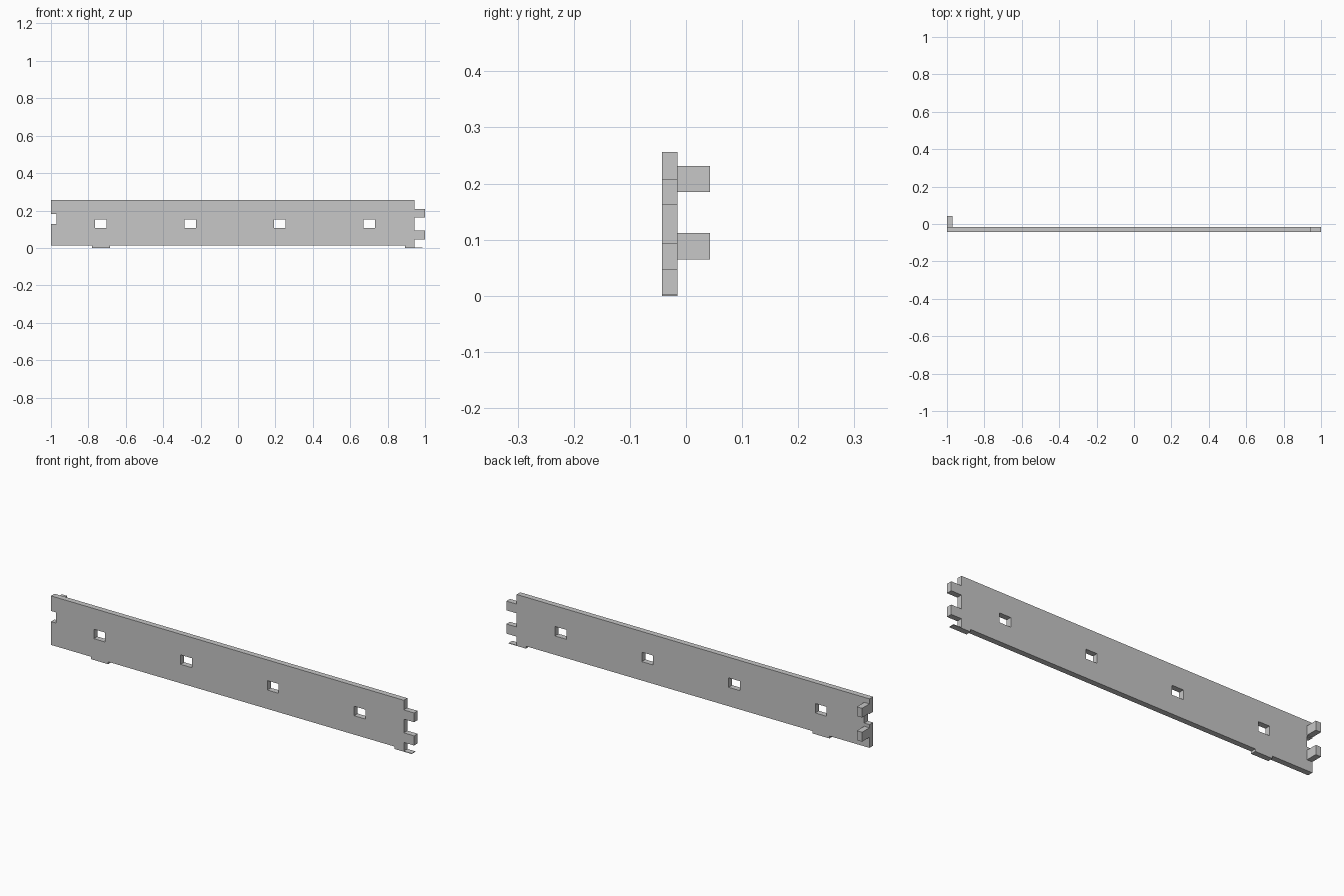
import bpy
import math

if "Cube" in bpy.data.objects:
    bpy.data.objects.remove(bpy.data.objects["Cube"])

Y_FRONT, Y_BACK = -0.043, -0.015     # plate thickness range
Y_HOOK = 0.043                       # rear reach of the hooks

grey = bpy.data.materials.new("light_grey")
grey.diffuse_color = (0.57, 0.57, 0.57, 1)
grey.use_nodes = True
grey.node_tree.nodes["Principled BSDF"].inputs["Base Color"].default_value = grey.diffuse_color


def rect(x0, x1, z0, z1):
    return [(x0, z0), (x1, z0), (x1, z1), (x0, z1)]


def extrude_profile(name, loops, y0, y1):
    """Fill closed x/z loops (inner loops become holes) and give them depth."""
    curve = bpy.data.curves.new(name, "CURVE")
    curve.dimensions = "2D"
    curve.fill_mode = "BOTH"
    curve.extrude = (y1 - y0) / 2
    for loop in loops:
        spline = curve.splines.new("POLY")
        spline.points.add(len(loop) - 1)
        for point, (x, z) in zip(spline.points, loop):
            point.co = (x, z, 0, 1)
        spline.use_cyclic_u = True
    obj = bpy.data.objects.new(name, curve)
    bpy.context.collection.objects.link(obj)
    obj.location.y = (y0 + y1) / 2
    obj.rotation_euler.x = math.pi / 2
    bpy.ops.object.select_all(action="DESELECT")
    obj.select_set(True)
    bpy.context.view_layer.objects.active = obj
    bpy.ops.object.convert(target="MESH")
    obj = bpy.context.object
    obj.data.materials.clear()
    obj.data.materials.append(grey)
    for poly in obj.data.polygons:
        poly.use_smooth = False
        poly.material_index = 0
    return obj


# Plate outline: feet below, two end tabs and a thin lip right, notch left
outline = [
    (-1, 0.012), (-0.78, 0.012), (-0.78, 0), (-0.685, 0), (-0.685, 0.012),
    (0.892, 0.012), (0.892, 0), (0.987, 0), (0.987, 0.003), (0.943, 0.003),
    (0.943, 0.046), (1, 0.046), (1, 0.094), (0.943, 0.094),
    (0.943, 0.162), (1, 0.162), (1, 0.208), (0.943, 0.208),
    (0.943, 0.256), (-1, 0.256),
    (-1, 0.181), (-0.971, 0.181), (-0.971, 0.128), (-1, 0.128),
]

# Four evenly spaced windows through the plate
windows = [rect(cx - 0.031, cx + 0.031, 0.106, 0.153)
           for cx in (-0.733 + 0.478 * i for i in range(4))]
extrude_profile("plate", [outline] + windows, Y_FRONT, Y_BACK)

# Two hooks behind the left end
for name, z0, z1 in (("lower_hook", 0.065, 0.112), ("upper_hook", 0.185, 0.231)):
    extrude_profile(name, [rect(-1, -0.971, z0, z1)], Y_BACK, Y_HOOK)
